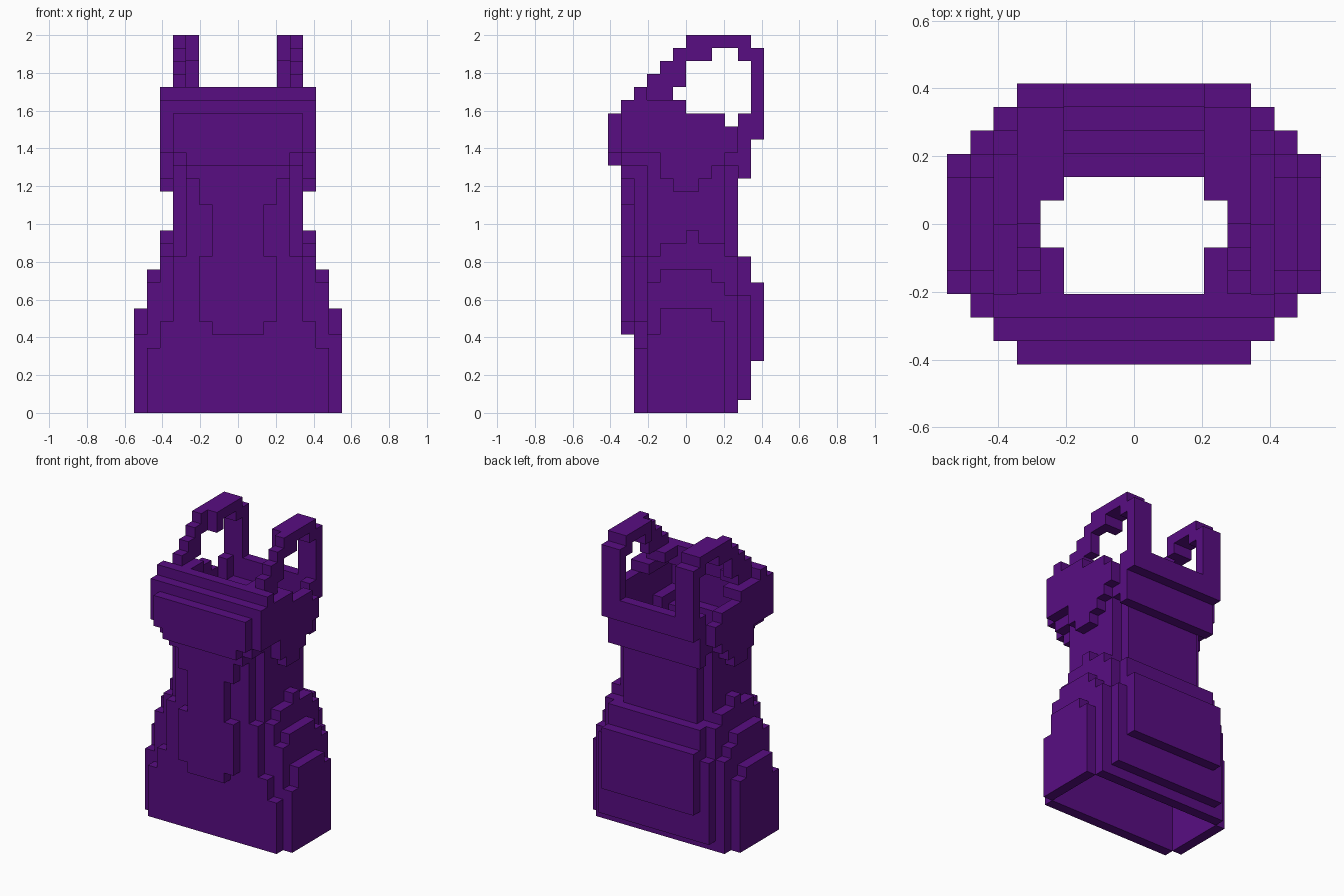
import bpy
import bmesh
from mathutils import Vector

if "Cube" in bpy.data.objects:
    bpy.data.objects.remove(bpy.data.objects["Cube"], do_unlink=True)

UNIT = 2 / 29  # edge length of one block

purple = bpy.data.materials.new("deep purple")
purple.use_nodes = True
colour = (0.098, 0.004, 0.223, 1)
purple.diffuse_color = colour
purple.node_tree.nodes["Principled BSDF"].inputs["Base Color"].default_value = colour


def block(half, y0, y1, z0, z1, inner=0):
    """Cells of a box mirrored about x = 0, reaching from inner to half."""
    return {(x, y, z) for a in range(inner, half) for x in (a, -a - 1)
            for y in range(y0, y1) for z in range(z0, z1)}


def union(boxes):
    return set().union(*(block(*b) for b in boxes))


# Flared skirt: core, stepped side panels, front panel and back panel
skirt_boxes = [
    (5, -4, 4, 0, 12),
    (8, -3, 3, 0, 6), (8, -2, 3, 6, 7), (8, -2, 2, 7, 8),
    (7, -4, 4, 0, 5), (7, -3, 4, 5, 9), (7, -3, 3, 9, 10), (7, -2, 2, 10, 11),
    (6, -4, 4, 0, 7), (6, -3, 4, 7, 12),
    (2, -5, -4, 6, 7), (3, -5, -4, 7, 12),
    (6, 4, 5, 1, 9), (5, 4, 5, 9, 12), (5, 5, 6, 4, 10),
]
# Narrow waist
waist_boxes = [
    (5, -3, 3, 12, 17), (4, -4, 4, 12, 17),
    (6, -2, 3, 12, 13), (6, 0, 1, 13, 14),
    (2, -5, -4, 12, 16), (3, -5, -4, 16, 17),
]
# Bodice with a full bust and a band across the back
bodice_boxes = [
    (5, -3, 3, 17, 19), (4, -4, 4, 17, 19), (3, -5, -4, 17, 18), (4, -5, -4, 18, 19),
    (6, -1, 1, 17, 18), (6, -2, 2, 18, 19), (6, -2, 3, 19, 20), (6, -5, 4, 20, 23),
    (5, -5, 4, 19, 23), (4, -6, -5, 19, 20), (5, -6, -5, 20, 23),
    (5, 4, 5, 18, 23), (5, 5, 6, 21, 23),
]
# Neckline steps above the bust
neckline_boxes = [
    (6, -5, -3, 23, 24), (6, -3, 0, 23, 24, 4),
    (6, -4, -3, 24, 25), (5, -3, -1, 24, 25, 3),
]
# Shoulder straps, arching from the neckline down to the back band
strap_boxes = [
    (5, -3, 0, 25, 26, 4), (5, -2, 0, 26, 27, 4), (5, -1, 1, 27, 28, 4),
    (5, 0, 1, 28, 29, 4), (5, 1, 2, 27, 29, 3), (5, 2, 5, 28, 29, 3),
    (5, 4, 5, 27, 28, 3), (5, 5, 6, 23, 28, 3),
]

solid = union(skirt_boxes + waist_boxes + bodice_boxes)
TOP = 22
SIDES = [Vector(v) for v in ((1, 0, 0), (-1, 0, 0), (0, 1, 0), (0, -1, 0), (0, 0, 1), (0, 0, -1))]


def step(cell, d):
    return tuple(int(c + o) for c, o in zip(cell, d))


def enclosed(cell):
    near = (step(cell, d) for d in SIDES)
    return all(n in solid or n[2] < 0 or n[2] > TOP for n in near)


# Hollow the body, open at hem and neck, with a thicker wall at the waist
waist_hole = block(4, -1, 1, 12, 17) | block(3, -3, 2, 12, 17)
inside = {c for c in solid if enclosed(c) and (not 12 <= c[2] < 17 or c in waist_hole)}
shell = solid - inside - block(8, 3, 4, TOP, TOP + 1)
dress = shell | union(neckline_boxes) | union(strap_boxes)


def build(name, z0, z1):
    """Outer faces of the dress cells between two heights."""
    bm = bmesh.new()
    for cell in sorted(dress):
        if not z0 <= cell[2] < z1:
            continue
        centre = Vector(cell) + Vector((0.5, 0.5, 0.5))
        for d in SIDES:
            if step(cell, d) in dress:
                continue
            u = Vector((d.y, d.z, d.x))
            v = d.cross(u)
            corners = [centre + (d + u * a + v * b) / 2
                       for a, b in ((-1, -1), (1, -1), (1, 1), (-1, 1))]
            bm.faces.new([bm.verts.new(p * UNIT) for p in corners])
    bmesh.ops.remove_doubles(bm, verts=bm.verts, dist=UNIT / 100)
    mesh = bpy.data.meshes.new(name)
    bm.to_mesh(mesh)
    bm.free()
    mesh.materials.append(purple)
    bpy.context.collection.objects.link(bpy.data.objects.new(name, mesh))


build("skirt", 0, 12)
build("waist", 12, 17)
build("bodice", 17, 23)
build("neckline", 23, 25)
build("shoulder_straps", 25, 29)
